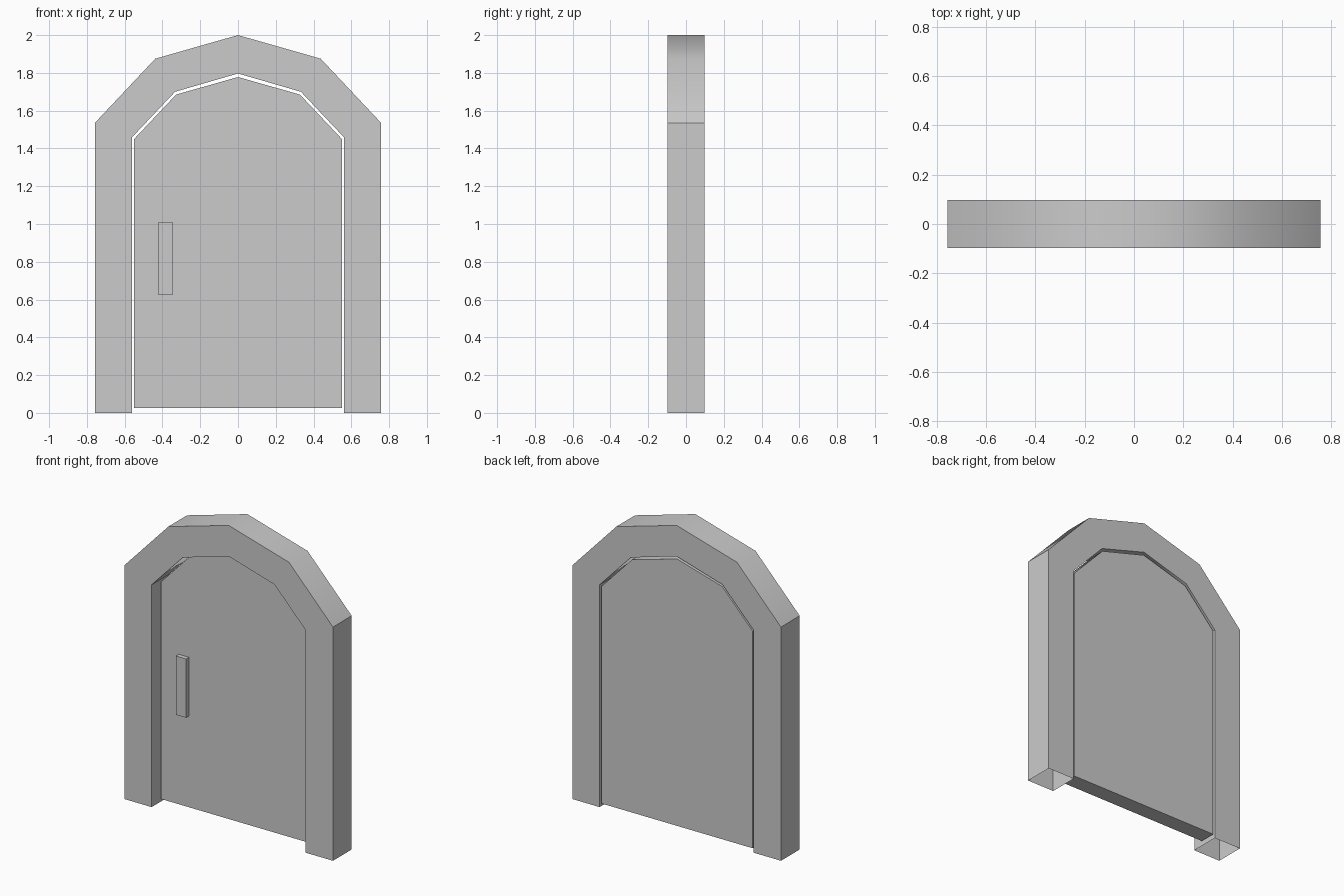
import bpy, bmesh, math

if "Cube" in bpy.data.objects:
    bpy.data.objects.remove(bpy.data.objects["Cube"])


def mirror_profile(half):
    """Right-hand half, bottom to apex, completed with its mirrored left half."""
    return half + [(-x, z) for x, z in reversed(half[:-1])]


def finish(name, bm, smooth=False):
    bmesh.ops.recalc_face_normals(bm, faces=bm.faces)
    mesh = bpy.data.meshes.new(name)
    bm.to_mesh(mesh)
    bm.free()
    obj = bpy.data.objects.new(name, mesh)
    bpy.context.collection.objects.link(obj)
    if smooth:
        bpy.ops.object.select_all(action='DESELECT')
        obj.select_set(True)
        bpy.context.view_layer.objects.active = obj
        bpy.ops.object.shade_smooth_by_angle(angle=math.radians(40))
    return obj


def prism(name, profile, y0, y1, smooth=False):
    bm = bmesh.new()
    front = bm.faces.new([bm.verts.new((x, y0, z)) for x, z in profile])
    ext = bmesh.ops.extrude_face_region(bm, geom=[front], use_keep_orig=True)
    moved = [v for v in ext["geom"] if isinstance(v, bmesh.types.BMVert)]
    bmesh.ops.translate(bm, verts=moved, vec=(0, y1 - y0, 0))
    return finish(name, bm, smooth)


# Arched frame: rectangular section swept along the arch, open under the posts
HALF_DEPTH = 0.097
outer = mirror_profile([(0.758, 0), (0.758, 1.535), (0.438, 1.875), (0, 2.0)])
inner = mirror_profile([(0.56, 0), (0.56, 1.46), (0.333, 1.70), (0, 1.797)])
bm = bmesh.new()
rings = []
for (ox, oz), (ix, iz) in zip(outer, inner):
    section = [(ox, -HALF_DEPTH, oz), (ox, HALF_DEPTH, oz),
               (ix, HALF_DEPTH, iz), (ix, -HALF_DEPTH, iz)]
    rings.append([bm.verts.new(co) for co in section])
for a, b in zip(rings, rings[1:]):
    for i in range(4):
        j = (i + 1) % 4
        bm.faces.new((a[i], a[j], b[j], b[i]))
finish("door_frame", bm, smooth=True)

# Door leaf, recessed at the front and almost flush at the back
leaf = mirror_profile([(0.55, 0.025), (0.55, 1.45), (0.328, 1.685), (0, 1.778)])
prism("door_leaf", leaf, -0.015, 0.093, smooth=True)

# Handle block on the front of the leaf
handle = [(-0.42, 0.624), (-0.346, 0.624), (-0.346, 1.01), (-0.42, 1.01)]
prism("door_handle", handle, -0.045, -0.014)
